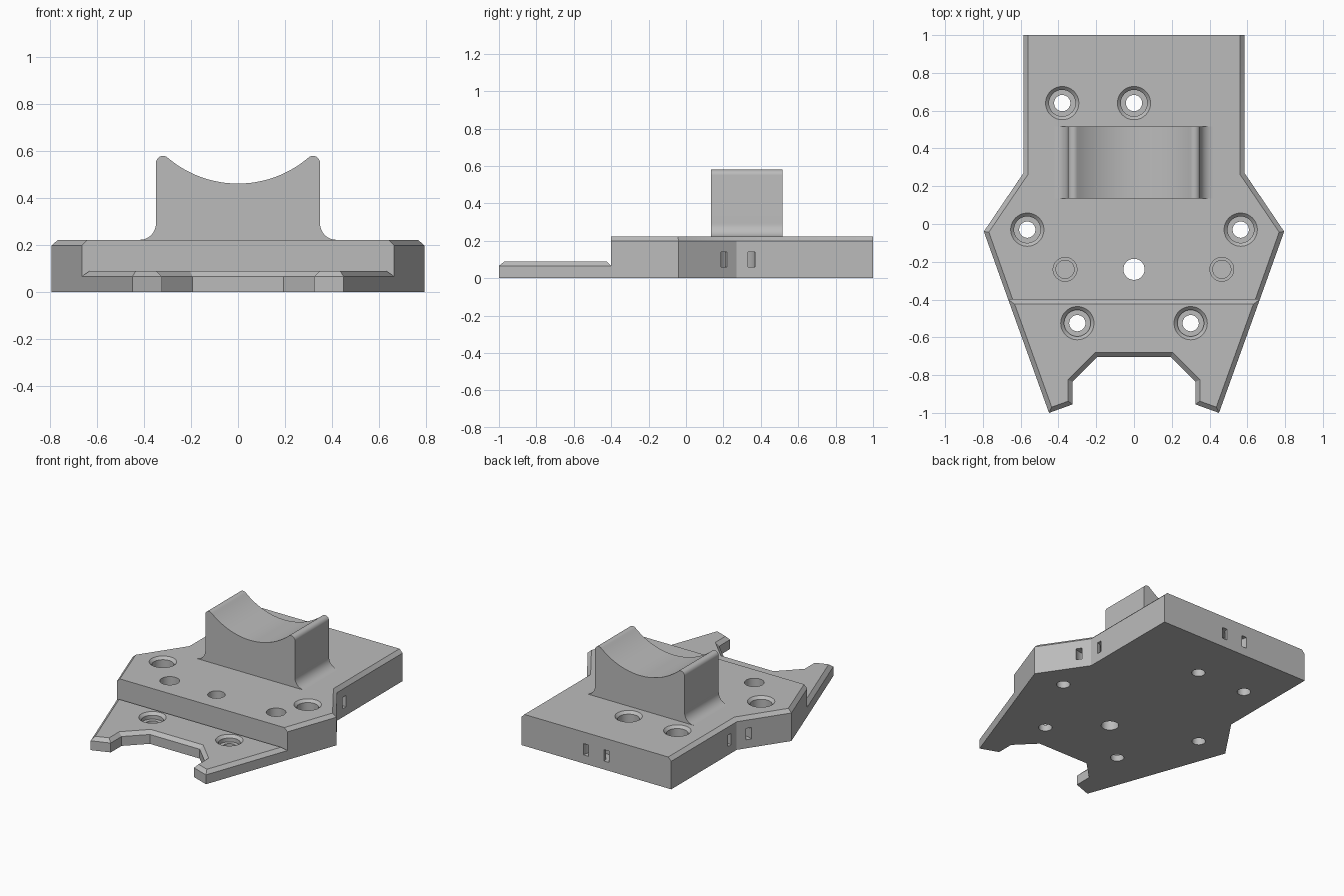
import bpy, bmesh
from math import sin, cos, pi, radians
from mathutils import Vector

if "Cube" in bpy.data.objects:
    bpy.data.objects.remove(bpy.data.objects["Cube"])

grey = bpy.data.materials.new("plain grey")
grey.use_nodes = True
COLOUR = (0.5, 0.5, 0.5, 1)
grey.diffuse_color = COLOUR
grey.node_tree.nodes["Principled BSDF"].inputs["Base Color"].default_value = COLOUR

THICK, THIN, CHAMFER = 0.222, 0.09, 0.024


def finish(bm, name):
    bmesh.ops.recalc_face_normals(bm, faces=bm.faces)
    mesh = bpy.data.meshes.new(name)
    bm.to_mesh(mesh)
    bm.free()
    ob = bpy.data.objects.new(name, mesh)
    bpy.context.collection.objects.link(ob)
    mesh.materials.append(grey)
    return ob


def loft(bm, loops, closed=False):
    """Skin a stack of equal loops; cap the ends unless it closes on itself."""
    rings = [[bm.verts.new(p) for p in loop] for loop in loops]
    pairs = list(zip(rings, rings[1:]))
    if closed:
        pairs.append((rings[-1], rings[0]))
    else:
        bm.faces.new(rings[0])
        bm.faces.new(rings[-1])
    for a, b in pairs:
        for i in range(len(a)):
            j = (i + 1) % len(a)
            bm.faces.new((a[i], a[j], b[j], b[i]))


def revolve(bm, x, y, profile, closed=False, n=48):
    loft(bm, [[(x + r * cos(2 * pi * i / n), y + r * sin(2 * pi * i / n), z)
               for i in range(n)] for r, z in profile], closed)


def inset(points, flat_y):
    """Move each edge inward by the chamfer, except the edges lying on flat_y."""
    pts = [Vector(p) for p in points]
    lines = []
    for a, b in zip(pts, pts[1:] + pts[:1]):
        d = (b - a).normalized()
        amount = 0 if a.y == b.y == flat_y else CHAMFER
        lines.append((a + Vector((-d.y, d.x)) * amount, d))
    out = []
    for (p, d), (q, e) in zip(lines[-1:] + lines[:-1], lines):
        out.append(p + d * ((q - p).cross(e) / d.cross(e)))
    return out


def mirrored(half):
    """Close a right-hand half outline (counter-clockwise) across x = 0."""
    return half + [(-x, y) for x, y in reversed(half)]


def plate(name, outline, tops, height):
    low = height - CHAMFER
    bm = bmesh.new()
    loft(bm, [[(x, y, 0) for x, y in outline],
              [(x, y, low) for x, y in outline],
              [(x, y, height) for x, y in tops]])
    return finish(bm, name)


def screw_hole(bm, x, y, top, floor):
    revolve(bm, x, y, [(0.043, -0.05), (0.043, floor), (0.07, floor),
                       (0.07, top - 0.018), (0.088, top), (0.088, top + 0.05)])


def cut(ob, bm):
    cutter = finish(bm, "cutter")
    cutter.hide_render = True
    mod = ob.modifiers.new("holes", "BOOLEAN")
    mod.operation, mod.solver, mod.object = "DIFFERENCE", "EXACT", cutter
    bpy.context.view_layer.objects.active = ob
    bpy.ops.object.modifier_apply(modifier=mod.name)
    bpy.data.objects.remove(cutter)


def smooth(ob):
    bpy.ops.object.select_all(action="DESELECT")
    ob.select_set(True)
    bpy.context.view_layer.objects.active = ob
    bpy.ops.object.shade_smooth_by_angle(angle=radians(30))


# Thick base plate: chamfered on the sides, square at the back and the step
half = [(0.666, -0.4), (0.795, -0.04), (0.585, 0.27), (0.585, 1.0)]
outline = mirrored(half)
tops = inset(outline, 1.0)
for i in (0, -1):  # keep the step edge square, sliding the corners outward
    side = -1 if i else 1
    tops[i] = Vector((side * (0.666 - CHAMFER), -0.4))
base = plate("base_plate", outline, tops, THICK)

holes = bmesh.new()
for x, y in ((-0.38, 0.64), (0, 0.64), (-0.565, -0.03), (0.565, -0.03)):
    screw_hole(holes, x, y, THICK, 0.08)
revolve(holes, 0, -0.24, [(0.056, -0.05), (0.056, 0.3)])
for x in (-0.365, 0.465):  # blind stepped pockets
    revolve(holes, x, -0.24, [(0.048, 0.06), (0.048, 0.1), (0.063, 0.1), (0.063, 0.3)])
# Curved strap channels around the side corners and into the back
for x, y in ((-0.585, 0.27), (0.585, 0.27), (0, 1.0)):
    revolve(holes, x, y, [(0.062, 0.06), (0.1, 0.06), (0.1, 0.14), (0.062, 0.14)], True)
cut(base, holes)

# Thin front plate with a notch between two prongs
half = [(0.195, -0.705), (0.325, -0.835), (0.325, -0.955), (0.45, -1.0), (0.666, -0.4)]
outline = mirrored(half)
front = plate("front_plate", outline, inset(outline, -0.4), THIN)
holes = bmesh.new()
for x in (-0.3, 0.3):
    screw_hole(holes, x, -0.525, THIN, 0.045)
cut(front, holes)


# Cradle block: filleted foot, rounded horns and a hollow top
def arc(cx, cz, r, start, end, n):
    steps = [radians(start + (end - start) * i / n) for i in range(n + 1)]
    return [(cx + r * cos(a), cz + r * sin(a)) for a in steps]


half = [(0.42, 0.2)]
half += arc(0.42, THICK + 0.07, 0.07, 270, 180, 12)
half += arc(0.32, 0.55, 0.03, 0, 130.5, 12)
half += arc(0, 0.925, 0.463, -49.5, -89, 20)[1:]
profile = mirrored(half)
bm = bmesh.new()
loft(bm, [[(x, y, z) for x, z in profile] for y in (0.135, 0.515)])
cradle = finish(bm, "cradle")

for ob in (base, front, cradle):
    smooth(ob)
